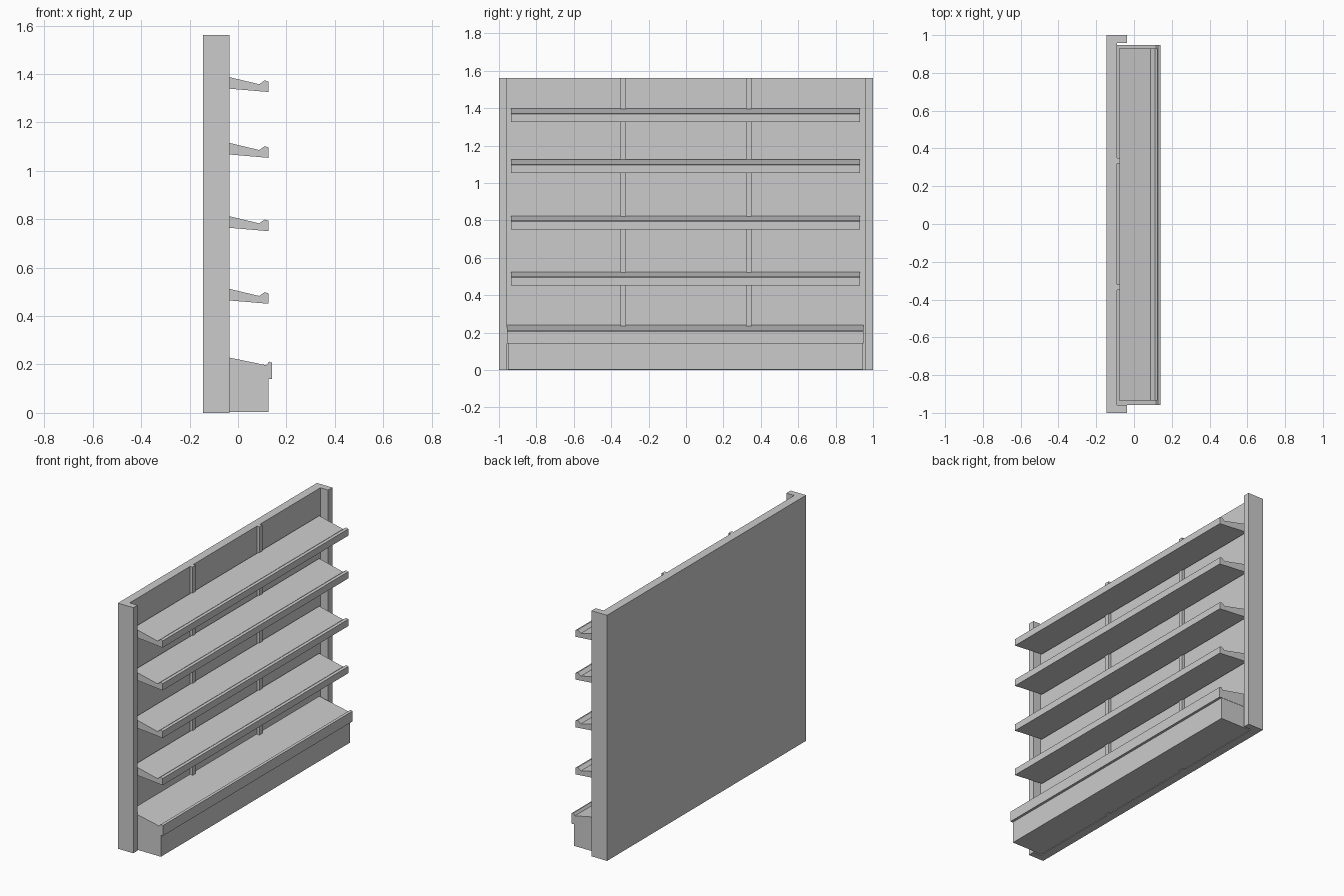
import bpy

if "Cube" in bpy.data.objects:
    bpy.data.objects.remove(bpy.data.objects["Cube"])


def extrude(name, pts, lo, hi, axis):
    """Prism from a closed profile: axis 'y' takes (x, z) points, axis 'z' takes (x, y)."""
    n = len(pts)
    place = (lambda p, t: (p[0], t, p[1])) if axis == 'y' else (lambda p, t: (p[0], p[1], t))
    verts = [place(p, t) for t in (lo, hi) for p in pts]
    faces = [tuple(range(n))[::-1], tuple(range(n, 2 * n))]
    faces += [(i, (i + 1) % n, n + (i + 1) % n, n + i) for i in range(n)]
    if axis == 'y':
        faces = [f[::-1] for f in faces]
    mesh = bpy.data.meshes.new(name)
    mesh.from_pydata(verts, [], faces)
    obj = bpy.data.objects.new(name, mesh)
    bpy.context.collection.objects.link(obj)
    return obj


HEIGHT = 1.562
BACK, WALL, FRONT = -0.145, -0.091, -0.036

# Back panel with side posts and two thin uprights, one plan outline
half = [(FRONT, 1), (FRONT, 0.958), (WALL, 0.958),
        (WALL, 0.35), (-0.074, 0.35), (-0.074, 0.32), (WALL, 0.32)]
plan = [(BACK, 1)] + [(BACK, -1)] + [(x, -y) for x, y in half] + half[::-1]
extrude("back_panel", plan, 0, HEIGHT, 'z')

# Sloping shelves with a raised front lip
shelf = [(-0.08, 0.0175), (0.125, 0), (0.125, 0.043), (0.11, 0.048),
         (0.088, 0.032), (-0.08, 0.072)]
for i, z in enumerate((0.451, 0.751, 1.054, 1.326)):
    extrude(f"shelf_{i + 1}", [(x, z + dz) for x, dz in shelf], -0.935, 0.93, 'y')

# Plinth box under the bottom shelf
extrude("plinth", [(WALL, 0.003), (0.125, 0.003), (0.125, 0.15), (WALL, 0.15)],
        -0.953, 0.946, 'y')

# Deeper bottom shelf with an overhanging front lip
bottom = [(WALL, 0.145), (0.125, 0.141), (0.141, 0.141), (0.141, 0.207), (0.128, 0.212),
          (0.117, 0.197), (WALL, 0.24)]
extrude("bottom_shelf", bottom, -0.957, 0.948, 'y')
